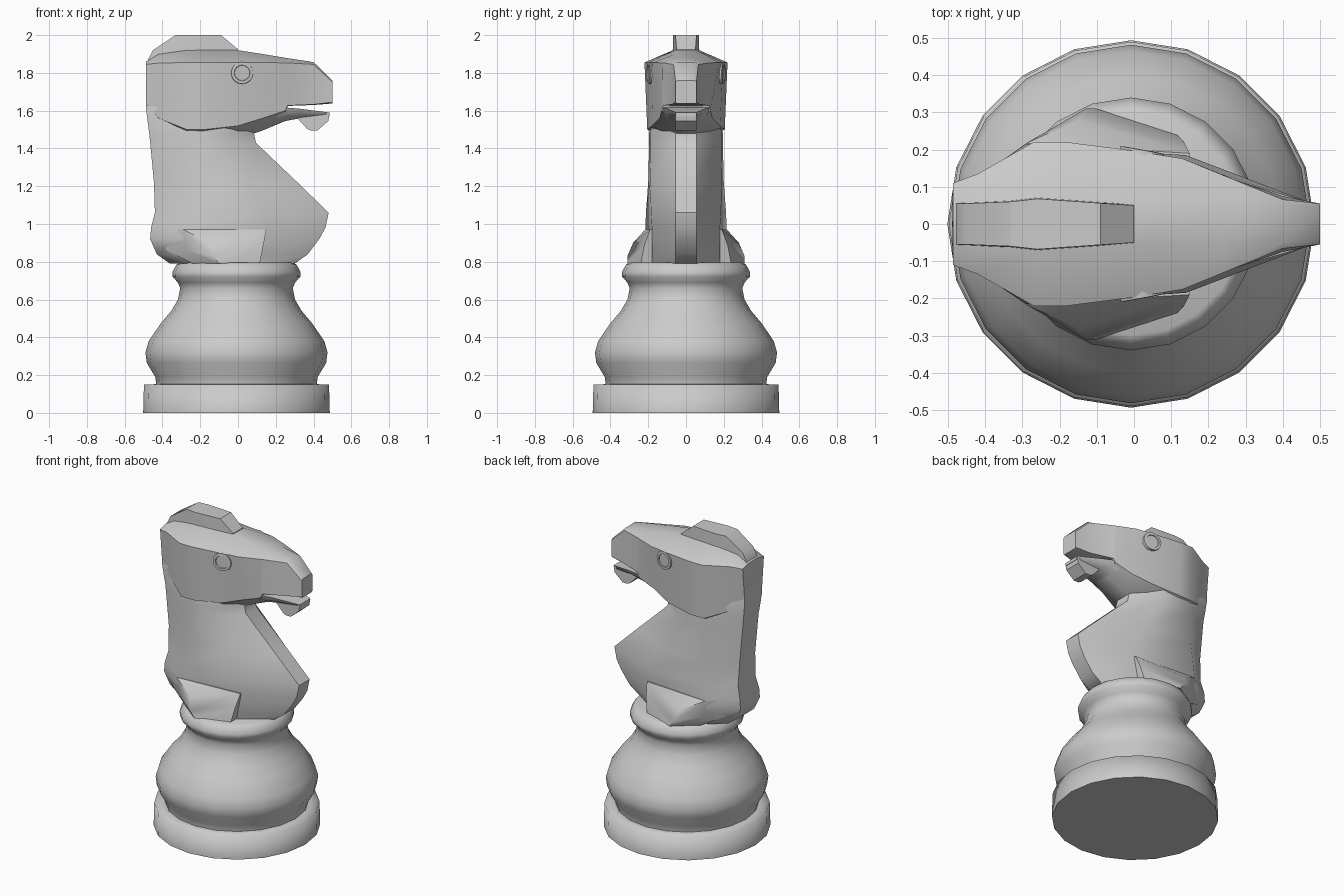
import bpy, bmesh, math

def finish(name, bm, angle=30):
    bmesh.ops.recalc_face_normals(bm, faces=bm.faces)
    me = bpy.data.meshes.new(name)
    bm.to_mesh(me)
    bm.free()
    ob = bpy.data.objects.new(name, me)
    bpy.context.collection.objects.link(ob)
    bpy.ops.object.select_all(action='DESELECT')
    ob.select_set(True)
    bpy.context.view_layer.objects.active = ob
    bpy.ops.object.shade_smooth_by_angle(angle=math.radians(angle))
    return ob

def loft(name, rings, angle=30):
    bm = bmesh.new()
    vs = [[bm.verts.new(p) for p in r] for r in rings]
    n = len(rings[0])
    for a, b in zip(vs, vs[1:]):
        for i in range(n):
            j = (i + 1) % n
            bm.faces.new((a[i], a[j], b[j], b[i]))
    bm.faces.new(vs[0])
    bm.faces.new(vs[-1])
    return finish(name, bm, angle)

def mirrored(half):
    return half + [(x, -y, z) for x, y, z in reversed(half)]

# Turned base, 20 sides
CX = -0.008
profile = [(.494, 0), (.490, .15), (.425, .152), (.43, .19), (.475, .265), (.482, .32),
           (.465, .38), (.40, .475), (.345, .54), (.31, .60), (.298, .66), (.31, .69),
           (.338, .72), (.34, .745), (.318, .785), (.30, .795)]
rings = [[(CX + r * math.cos(i * math.pi / 10), r * math.sin(i * math.pi / 10), z)
          for i in range(20)] for r, z in profile]
loft("turned_base", rings, 89.8)

# Neck and chest: z, back x, side back x, side front x, front x, back width, rear and front side widths
neck = [(.79, -.36, -.22, .12, .30, .08, .19, .18),
        (.84, -.43, -.27, .14, .37, .09, .20, .18),
        (.92, -.465, -.29, .15, .43, .10, .213, .18),
        (.98, -.46, -.29, .15, .463, .10, .215, .18),
        (1.06, -.44, -.28, .14, .48, .09, .212, .185),
        (1.22, -.445, -.27, .06, .315, .08, .20, .19),
        (1.43, -.465, -.27, -.06, .095, .08, .195, .188),
        (1.48, -.47, -.26, -.07, .085, .08, .195, .188),
        (1.54, -.478, -.26, -.08, .085, .085, .19, .18),
        (1.62, -.488, -.27, -.08, .06, .09, .17, .15),
        (1.76, -.486, -.28, -.08, .0, .09, .13, .12)]
loft("neck_and_chest", [mirrored([(xf, .055, z), (sf, wf, z), (sb, wr, z), (xb, wb, z)])
                        for z, xb, sb, sf, xf, wb, wr, wf in neck], 45)

# Head: x, ridge z, ridge width, eave z, eave width, lower z, lower width, bottom z
head = [(-.487, 1.86, .05, 1.845, .11, 1.64, .09, 1.62),
        (-.42, 1.90, .055, 1.852, .135, 1.56, .11, 1.53),
        (-.27, 1.92, .07, 1.855, .22, 1.50, .202, 1.42),
        (-.18, 1.92, .065, 1.855, .22, 1.50, .205, 1.43),
        (0, 1.92, .055, 1.855, .197, 1.52, .18, 1.45),
        (.13, 1.90, .055, 1.855, .176, 1.56, .14, 1.495),
        (.25, 1.88, .055, 1.853, .127, 1.60, .128, 1.545),
        (.262, 1.878, .055, 1.853, .122, 1.627, .122, 1.625),
        (.40, 1.857, .05, 1.845, .066, 1.633, .075, 1.63),
        (.5, 1.76, .045, 1.752, .055, 1.645, .055, 1.638)]
loft("head", [mirrored([(x, rw, rz), (x, ew, ez), (x, lw, lz), (x, .05, bz)])
              for x, rz, rw, ez, ew, lz, lw, bz in head], 40)

# Lower jaw
jaw = [(.05, 1.60, 1.48, .13), (.12, 1.61, 1.50, .13), (.25, 1.617, 1.545, .125),
       (.33, 1.61, 1.56, .10), (.485, 1.59, 1.57, .055)]
loft("lower_jaw", [mirrored([(x, w, zt), (x, w * .9, (zt + zb) / 2), (x, .05, zb)])
                   for x, zt, zb, w in jaw], 40)

def slab(name, pts, w):
    loft(name, [[(x, y, z) for x, z in pts] for y in (-w, w)], 20)

# Lower lip
slab("lower_lip", [(.31, 1.565), (.365, 1.505), (.385, 1.495), (.42, 1.495),
                   (.478, 1.545), (.485, 1.585), (.36, 1.60)], .055)

# Forelock on the crown
crest = [(-.485, 1.85, 1.80, .055), (-.45, 1.92, 1.80, .055), (-.33, 2.0, 1.82, .06),
         (-.26, 2.0, 1.82, .068), (-.09, 2.0, 1.82, .056), (0, 1.925, 1.82, .05)]
loft("forelock", [mirrored([(x, w, zt), (x, w + .005, zb)]) for x, zt, zb, w in crest])

# Flared haunches around the bottom of the neck
pts = [(-.39, .145, .97), (-.29, .217, .97), (.15, .19, .97), (-.38, .135, .86),
       (-.27, .22, .86), (-.15, .28, .90), (-.13, .31, .83), (-.10, .31, .79),
       (.115, .24, .79), (.135, .22, .89), (-.24, .20, .79)]
bm = bmesh.new()
for x, y, z in pts:
    for s in (1, -1):
        bm.verts.new((x, s * y, z))
bmesh.ops.convex_hull(bm, input=bm.verts)
finish("haunches", bm)

# Ringed eyes
for s, side in ((1, "left"), (-1, "right")):
    eye_rings = [(.06, .178), (.058, .199), (.042, .200), (.040, .194)]
    loft(side + "_eye", [[(.022 + r * math.cos(i * math.pi / 8),
                           s * (y - .18 * r * math.cos(i * math.pi / 8)),
                           1.80 + r * math.sin(i * math.pi / 8))
                          for i in range(16)] for r, y in eye_rings])
